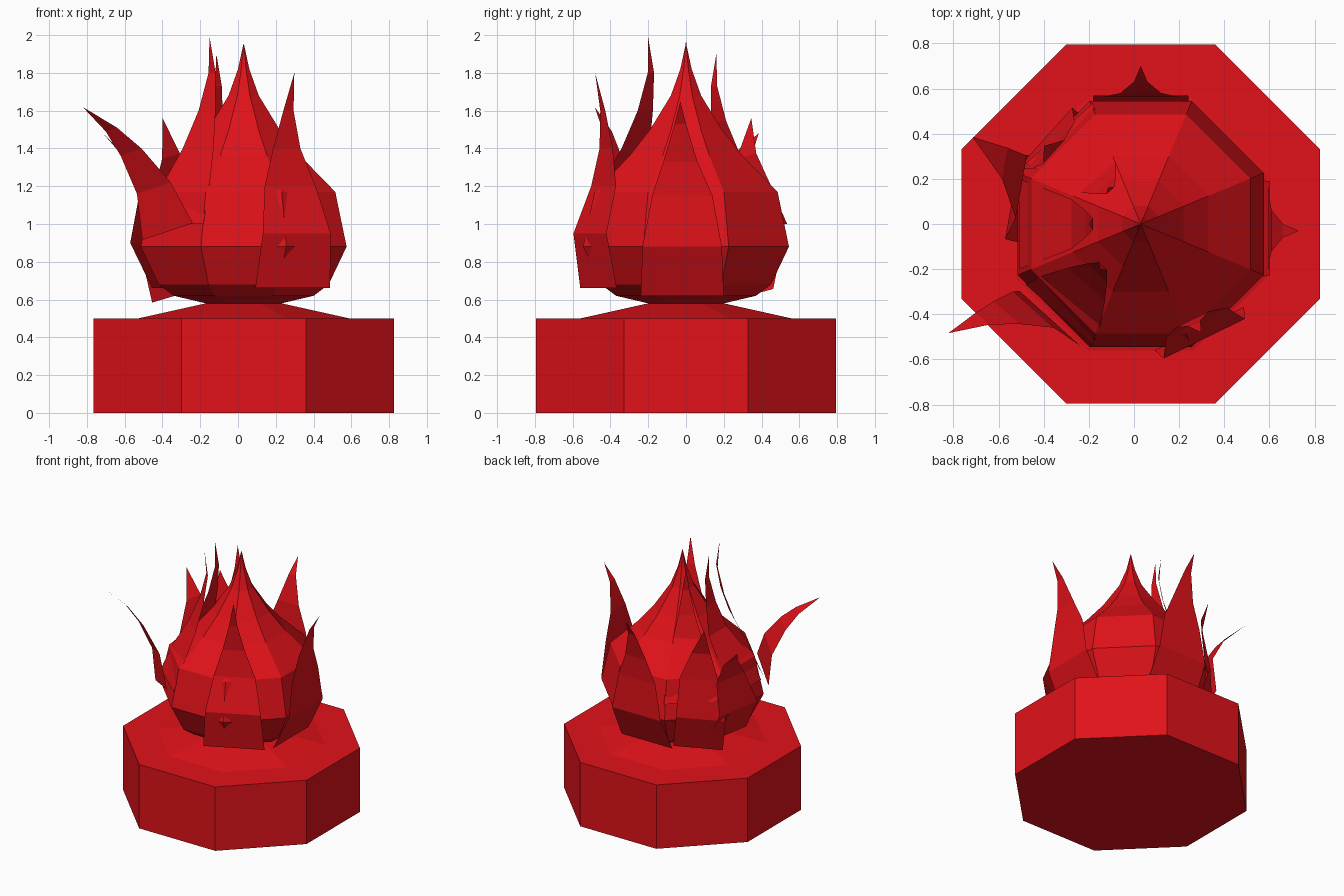
import bpy
from math import sin, cos, pi, radians

if "Cube" in bpy.data.objects:
    bpy.data.objects.remove(bpy.data.objects["Cube"])

CX = 0.03  # common axis of base and flame
red = bpy.data.materials.new("red")
red.diffuse_color = (0.75, 0.006, 0.01, 1)
red.use_nodes = True
red.node_tree.nodes["Principled BSDF"].inputs["Base Color"].default_value = red.diffuse_color


def make(name, verts, faces):
    mesh = bpy.data.meshes.new(name)
    mesh.from_pydata(verts, [], faces)
    mesh.materials.append(red)
    obj = bpy.data.objects.new(name, mesh)
    bpy.context.collection.objects.link(obj)
    return obj


def octagon_lathe(name, profile):
    """Stack of octagon rings (apothem, z), flat sides facing the axes."""
    verts, faces = [], []
    for a, z in profile:
        r = a / cos(pi / 8)
        verts += [(CX + r * cos(pi / 8 + k * pi / 4), r * sin(pi / 8 + k * pi / 4), z)
                  for k in range(8)]
    for i in range(len(profile) - 1):
        for k in range(8):
            n = (k + 1) % 8
            faces.append((i * 8 + k, i * 8 + n, i * 8 + 8 + n, i * 8 + 8 + k))
    last = len(verts) - 8
    faces += [tuple(range(7, -1, -1)), tuple(range(last, last + 8))]
    make(name, verts, faces)


def tongue(name, azimuth, rows, tilt=0.0):
    """Thin flame sheet; rows are (radius, sideways, z, half width), last is the tip."""
    a = radians(azimuth)
    verts, faces = [], []

    def put(r, t, z):
        verts.append((CX + r * cos(a) - t * sin(a), r * sin(a) + t * cos(a), z))

    for r, t, z, w in rows[:-1]:
        put(r, t - w, z - tilt * w)
        put(r, t + w, z + tilt * w)
    put(*rows[-1][:3])
    n = len(rows) - 1
    for i in range(n - 1):
        faces.append((2 * i, 2 * i + 1, 2 * i + 3, 2 * i + 2))
    faces.append((2 * n - 2, 2 * n - 1, 2 * n))
    make(name, verts, faces)


# Octagonal base with low raised centre
octagon_lathe("base", [(0.795, 0), (0.795, 0.5), (0.56, 0.5), (0.2, 0.58)])

# Faceted flame body drawn up into a central spire
octagon_lathe("flame_body", [(0.2, 0.58), (0.37, 0.62), (0.45, 0.68), (0.545, 0.88),
                             (0.485, 1.17), (0.3, 1.36), (0.19, 1.5), (0.08, 1.68),
                             (0.03, 1.82), (0.002, 1.95)])

# Outer tongues curling away on the right and back
outer = [(0.44, -0.02, 0.62, 0.22), (0.57, -0.02, 0.88, 0.21), (0.565, -0.02, 1.15, 0.16),
         (0.58, -0.03, 1.33, 0.09), (0.63, -0.03, 1.53, 0.03), (0.7, -0.03, 1.65, 0)]
tongue("right_tongue", 0, outer)
tongue("back_tongue", 90, [(r, 0, z, w) for r, t, z, w in outer])

# Upright tongue at front right
tongue("front_right_tongue", -64,
       [(0.53, 0.03, 0.66, 0.22), (0.58, 0.03, 0.95, 0.2), (0.5, 0.03, 1.2, 0.15),
        (0.48, 0.02, 1.4, 0.08), (0.5, 0.02, 1.6, 0.03), (0.55, 0.03, 1.8, 0)])

# Long tongue sweeping out at front left
tongue("front_left_tongue", 228,
       [(0.58, -0.02, 0.96, 0.18), (0.6, -0.1, 1.19, 0.12), (0.69, -0.18, 1.38, 0.075),
        (0.78, -0.24, 1.5, 0.04), (0.93, -0.31, 1.62, 0)], tilt=0.25)

# Left tongue leaning towards the back
tongue("left_tongue", 170,
       [(0.46, -0.02, 0.66, 0.2), (0.58, -0.02, 0.9, 0.19), (0.55, -0.07, 1.15, 0.14),
        (0.64, -0.16, 1.33, 0.07), (0.8, -0.25, 1.48, 0)])

# Upright tongue at back left
tongue("back_left_tongue", 138,
       [(0.49, 0, 0.62, 0.18), (0.57, 0, 0.88, 0.18), (0.52, 0, 1.17, 0.14),
        (0.5, 0.02, 1.36, 0.07), (0.55, 0.03, 1.56, 0)], tilt=-0.2)

# Inner tongues rising around the spire
inner = [(0.54, 0, 1.0, 0.2), (0.46, 0, 1.2, 0.17), (0.36, 0, 1.4, 0.11),
         (0.29, 0, 1.6, 0.06), (0.25, 0, 1.8, 0.025), (0.27, 0, 1.99, 0)]
for name, az, k, top in (("inner_front_tongue", 228, 1.0, 1.99),
                         ("inner_left_tongue", 180, 0.85, 1.97),
                         ("inner_back_tongue", 132, 0.8, 1.9)):
    s = (top - 1.0) / 0.99
    tongue(name, az, [(r if i < 2 else r * k, t, 1 + (z - 1) * s, w)
                      for i, (r, t, z, w) in enumerate(inner)])
